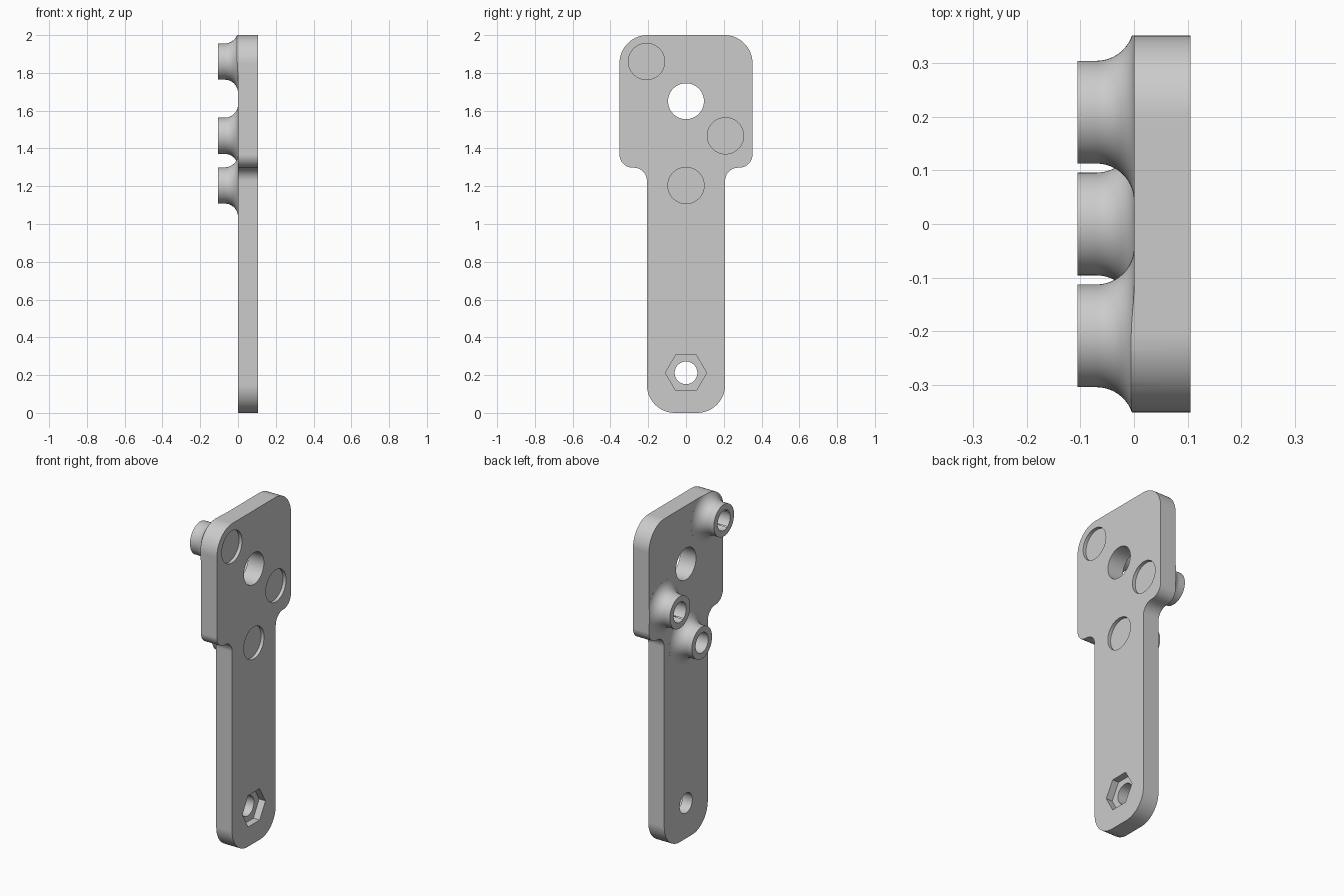
import bpy, bmesh
from math import pi, sin, cos
from mathutils import Matrix, Vector

if "Cube" in bpy.data.objects:
    bpy.data.objects.remove(bpy.data.objects["Cube"], do_unlink=True)

THICK = 0.106          # plate spans x = 0 to THICK, bosses reach -THICK
BOSS_R, FILLET, HOLE_R = 0.096, 0.07, 0.06
BOSSES = [(-0.209, 1.86), (0.209, 1.467), (0, 1.204)]   # (y, z)
NUT = (0, 0.212)

grey = bpy.data.materials.new("plain_grey")
grey.use_nodes = True
colour = (0.6, 0.6, 0.6, 1)
grey.diffuse_color = colour
grey.node_tree.nodes["Principled BSDF"].inputs["Base Color"].default_value = colour


def make_object(name, bm):
    bmesh.ops.recalc_face_normals(bm, faces=bm.faces)
    mesh = bpy.data.meshes.new(name)
    bm.to_mesh(mesh)
    bm.free()
    mesh.materials.append(grey)
    obj = bpy.data.objects.new(name, mesh)
    bpy.context.collection.objects.link(obj)
    return obj


def prism(name, outline, x0, x1):
    """Extrude a closed (y, z) outline along x."""
    bm = bmesh.new()
    face = bm.faces.new([bm.verts.new((x0, y, z)) for y, z in outline])
    new = bmesh.ops.extrude_face_region(bm, geom=[face])["geom"]
    bmesh.ops.translate(bm, vec=(x1 - x0, 0, 0),
                        verts=[v for v in new if isinstance(v, bmesh.types.BMVert)])
    return make_object(name, bm)


def disc(centre, radius, sides=64):
    return [(centre[0] + radius * cos(2 * pi * i / sides),
             centre[1] + radius * sin(2 * pi * i / sides)) for i in range(sides)]


def rounded(corners, steps=14):
    """Round each (y, z, radius) right-angle corner of an outline."""
    points = []
    for i, (y, z, r) in enumerate(corners):
        p = Vector((y, z))
        a = (Vector(corners[i - 1][:2]) - p).normalized()
        b = (Vector(corners[(i + 1) % len(corners)][:2]) - p).normalized()
        for k in range(steps + 1):
            t = pi / 2 * k / steps
            points.append(tuple(p + r * ((1 - sin(t)) * a + (1 - cos(t)) * b)))
    return points


def boss(centre):
    """Revolve a post with a flared foot about the x direction."""
    profile = [(-THICK, 0), (-THICK, BOSS_R)]
    for k in range(13):
        t = pi / 2 * 0.96 * k / 12
        profile.append((-FILLET + FILLET * sin(t), BOSS_R + FILLET * (1 - cos(t))))
    profile += [(0.03, profile[-1][1]), (0.03, 0)]
    bm = bmesh.new()
    verts = [bm.verts.new((x, r, 0)) for x, r in profile]
    edges = [bm.edges.new(pair) for pair in zip(verts, verts[1:])]
    bmesh.ops.spin(bm, geom=verts + edges, cent=(0, 0, 0), axis=(1, 0, 0),
                   angle=2 * pi, steps=64)
    bmesh.ops.remove_doubles(bm, verts=bm.verts, dist=1e-5)
    bmesh.ops.transform(bm, verts=bm.verts, matrix=Matrix.Translation((0, *centre)))
    return make_object("boss", bm)


def combine(target, other, operation):
    mod = target.modifiers.new(operation.lower(), "BOOLEAN")
    mod.operation, mod.solver, mod.object = operation, "EXACT", other
    other.hide_render = True
    bpy.context.view_layer.update()
    mesh = bpy.data.meshes.new_from_object(
        target.evaluated_get(bpy.context.evaluated_depsgraph_get()))
    target.modifiers.clear()
    target.data = mesh
    bpy.data.objects.remove(other, do_unlink=True)


# Slab with the three flared bosses
plate = prism("bracket_plate", [(-0.6, -0.2), (0.6, -0.2), (0.6, 2.2), (-0.6, 2.2)], 0, THICK)
for c in BOSSES:
    combine(plate, boss(c), "UNION")

# Trim everything to the wide head and narrow stem outline
half = [(0.207, 0, 0.148), (0.207, 1.298, 0.07), (0.352, 1.298, 0.07), (0.352, 2, 0.148)]
outline = rounded(half + [(-y, z, r) for y, z, r in reversed(half)])
combine(plate, prism("outline_trim", outline, -0.3, 0.3), "INTERSECT")

# Through holes
for centre, radius in [(c, HOLE_R) for c in BOSSES + [NUT]] + [((0, 1.65), 0.095)]:
    combine(plate, prism("hole_cutter", disc(centre, radius), -0.3, 0.3), "DIFFERENCE")

# Shallow round recesses behind the bosses, deeper hexagonal nut pocket
for c in BOSSES:
    combine(plate, prism("recess_cutter", disc(c, BOSS_R), THICK - 0.02, 0.3), "DIFFERENCE")
combine(plate, prism("nut_cutter", disc(NUT, 0.109, 6), THICK - 0.042, 0.3), "DIFFERENCE")

# Smooth the curved walls and keep flat faces flat
bpy.ops.object.select_all(action="DESELECT")
plate.select_set(True)
bpy.context.view_layer.objects.active = plate
bpy.ops.object.shade_smooth_by_angle(angle=0.5)
weighted = plate.modifiers.new("flat_faces", "WEIGHTED_NORMAL")
weighted.keep_sharp = True
